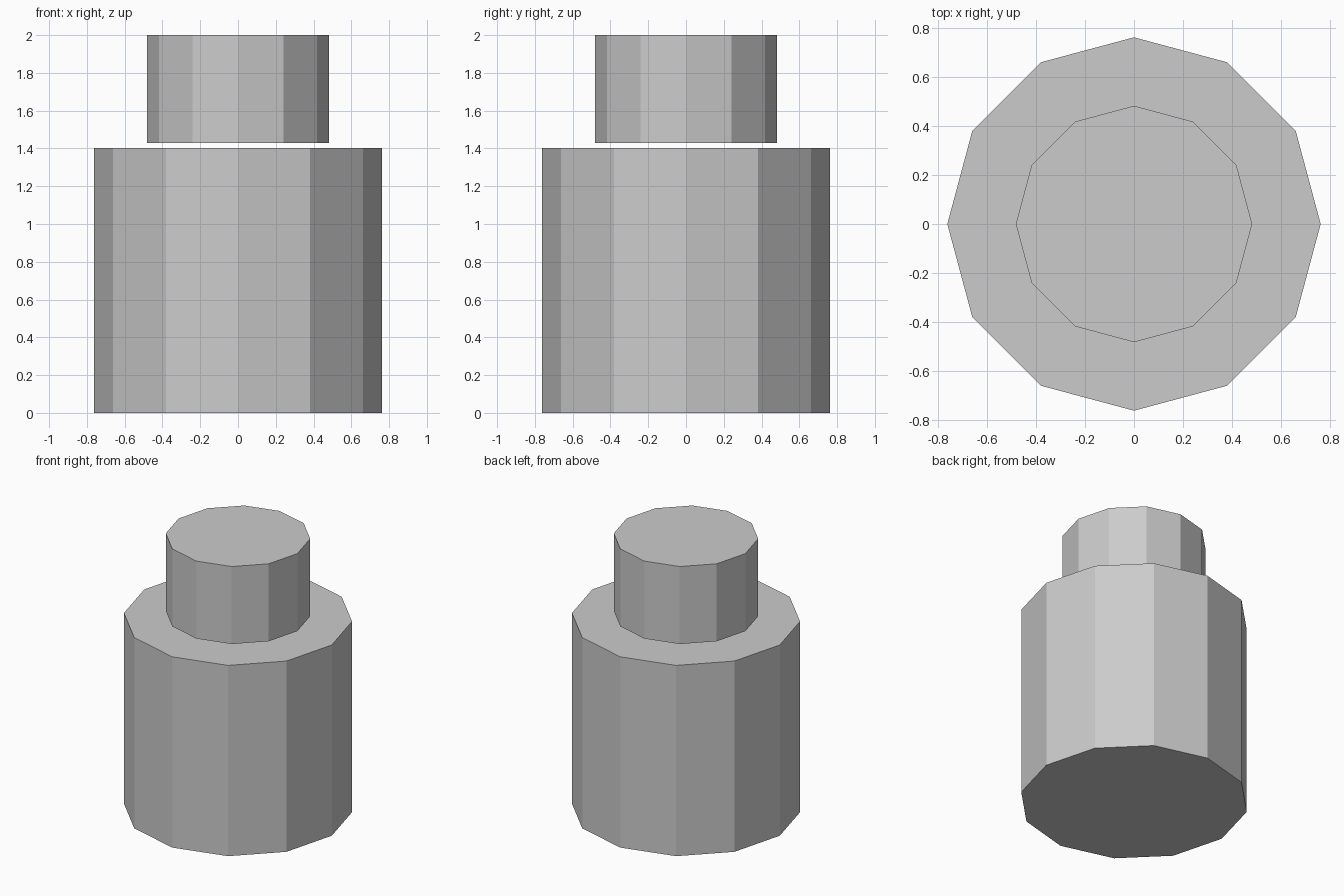
import bpy

if "Cube" in bpy.data.objects:
    bpy.data.objects.remove(bpy.data.objects["Cube"])


def prism(name, radius, z0, z1, sides=12):
    """Flat-shaded closed prism standing between two heights."""
    bpy.ops.mesh.primitive_cylinder_add(
        vertices=sides, radius=radius, depth=z1 - z0,
        location=(0, 0, (z0 + z1) / 2))
    obj = bpy.context.object
    obj.name = name
    return obj


# Wide container body
prism("bottle_body", 0.763, 0.0, 1.403)

# Narrow lid, floating just above the body
prism("bottle_cap", 0.483, 1.43, 2.0)
